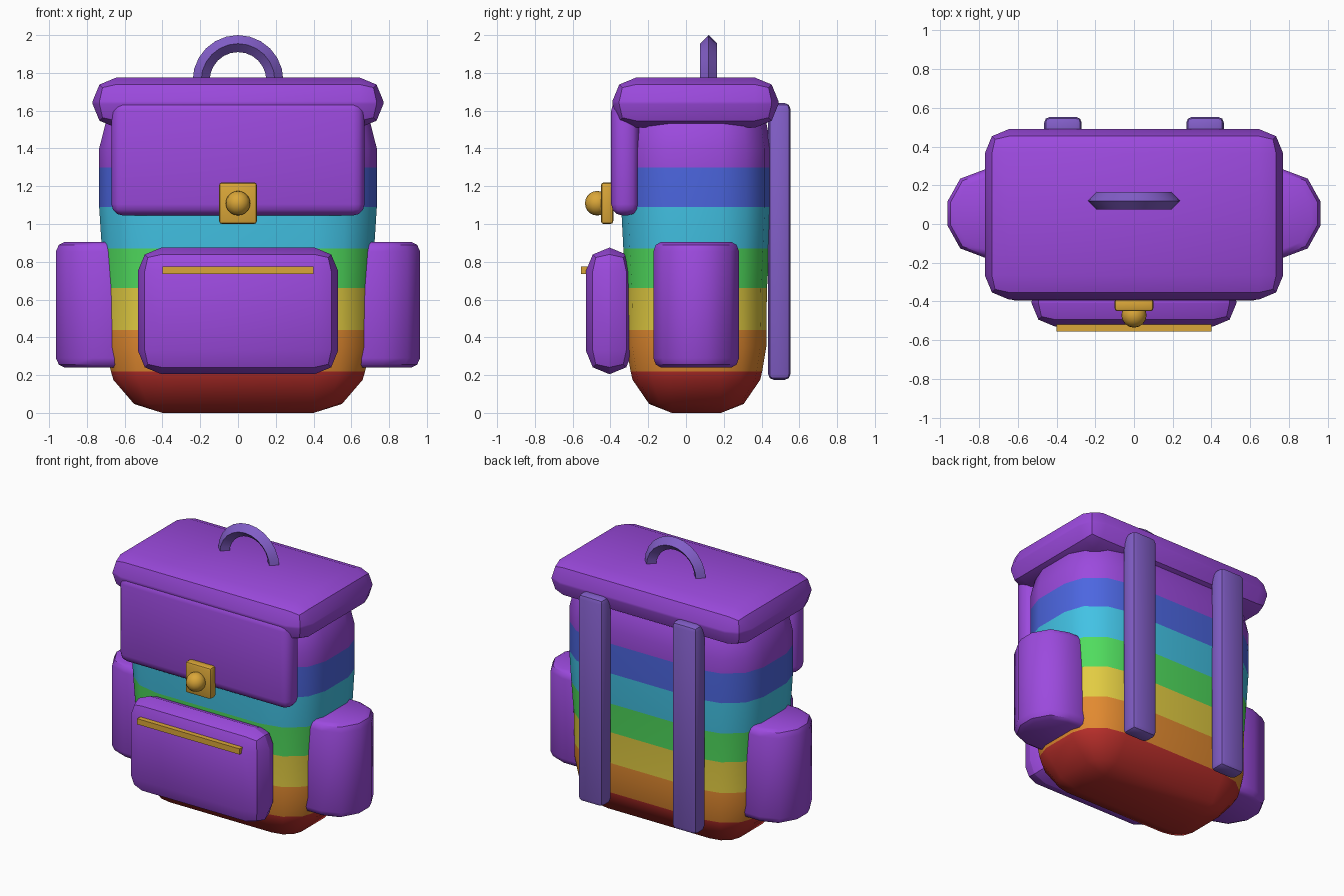
import bpy, bmesh, math
from mathutils import Matrix

if "Cube" in bpy.data.objects:
    bpy.data.objects.remove(bpy.data.objects["Cube"])


def material(name, r, g, b):
    m = bpy.data.materials.new(name)
    lin = [((c / 255 + 0.055) / 1.055) ** 2.4 for c in (r, g, b)]
    m.diffuse_color = (*lin, 1)
    m.use_nodes = True
    m.node_tree.nodes["Principled BSDF"].inputs["Base Color"].default_value = m.diffuse_color
    return m


PURPLE = material("purple cloth", 156, 74, 222)
STRAP = material("strap violet", 130, 94, 200)
GOLD = material("gold metal", 218, 166, 56)
STRIPES = [material("red", 184, 46, 42), material("orange", 226, 138, 48),
           material("yellow", 226, 204, 66), material("green", 80, 220, 94),
           material("cyan", 66, 194, 228), material("blue", 76, 102, 224), PURPLE]


def finish(name, bm, mats, angle=40):
    bmesh.ops.recalc_face_normals(bm, faces=bm.faces)
    me = bpy.data.meshes.new(name)
    bm.to_mesh(me)
    bm.free()
    for m in mats:
        me.materials.append(m)
    me.shade_smooth()
    me.set_sharp_from_angle(angle=math.radians(angle))
    ob = bpy.data.objects.new(name, me)
    bpy.context.collection.objects.link(ob)
    return ob


def box(name, x, y, z, mat, bevel=0, segments=2):
    """Rounded box from (min, max) pairs."""
    bm = bmesh.new()
    bmesh.ops.create_cube(bm, size=1)
    for v in bm.verts:
        v.co = [(a + b) / 2 + c * (b - a) for c, (a, b) in zip(v.co, (x, y, z))]
    if bevel:
        bmesh.ops.bevel(bm, geom=bm.edges[:], offset=bevel, segments=segments,
                        profile=0.5, affect='EDGES', clamp_overlap=True)
    return finish(name, bm, [mat])


def loft(rings):
    """Closed skin through equal rings of points."""
    bm = bmesh.new()
    loops = [[bm.verts.new(p) for p in ring] for ring in rings]
    n = len(loops[0])
    for a, b in zip(loops, loops[1:]):
        for i in range(n):
            j = (i + 1) % n
            bm.faces.new((a[i], a[j], b[j], b[i]))
    bm.faces.new(loops[0][::-1])
    bm.faces.new(loops[-1])
    return bm


# Striped body: a box with large rounded edges, cut at the stripe borders
BORDERS = [0.22, 0.44, 0.66, 0.87, 1.09, 1.30]
LEVELS = [(0, 0), (0.047, 0.5), (0.175, 0.866), (0.22, 0.91), (0.35, 1)]
LEVELS += [(z, 1) for z in BORDERS[1:]]
LEVELS += [(1.40, 1), (1.575, 0.866), (1.703, 0.5), (1.75, 0)]


def body_ring(z, s):
    grow = 0.035 * min(1, max(0, (z - 0.6) / 0.45))
    ring = []
    for k, (sx, sy) in enumerate([(1, 1), (-1, 1), (-1, -1), (1, -1)]):
        for i in range(4):
            a = math.radians(90 * k + 30 * i)
            ring.append((sx * 0.40 + (0.30 + grow) * s * math.cos(a),
                         0.055 + sy * 0.13 + (0.24 + grow * 0.8) * s * math.sin(a), z))
    return ring


bm = loft([body_ring(z, s) for z, s in LEVELS])
bmesh.ops.remove_doubles(bm, verts=bm.verts, dist=1e-4)
for f in bm.faces:
    zc = f.calc_center_median().z
    f.material_index = sum(zc > b for b in BORDERS)
finish("body", bm, STRIPES)

# Lid and front flap
box("lid", (-0.77, 0.77), (-0.39, 0.49), (1.51, 1.775), PURPLE, 0.125)
box("flap", (-0.67, 0.67), (-0.396, -0.25), (1.045, 1.66), PURPLE, 0.06, 3)

# Clasp
box("clasp_plate", (-0.1, 0.1), (-0.45, -0.385), (1.0, 1.22), GOLD, 0.015)
bm = bmesh.new()
bmesh.ops.create_uvsphere(bm, u_segments=16, v_segments=10, radius=0.065,
                          matrix=Matrix.Translation((0, -0.47, 1.11)))
finish("clasp_knob", bm, [GOLD])

# Front pocket with zipper
box("front_pocket", (-0.53, 0.53), (-0.53, -0.28), (0.205, 0.875), PURPLE, 0.124)
box("zipper", (-0.4, 0.4), (-0.555, -0.515), (0.735, 0.775), GOLD)

# Side pockets: rounded columns half sunk into the body
QUARTER = [(0.262, 0.06), (0.195, 0.18), (0.07, 0.227)]
OUTLINE = (QUARTER + [(-x, y) for x, y in QUARTER[::-1]]
           + [(-x, -y) for x, y in QUARTER] + [(x, -y) for x, y in QUARTER[::-1]])
PROFILE = [(0.24, 0.82), (0.255, 0.94), (0.29, 1), (0.855, 1), (0.89, 0.94), (0.905, 0.82)]
for name, side in (("left_pocket", -1), ("right_pocket", 1)):
    bm = loft([[(side * 0.702 + x * s, 0.054 + y * s, z) for x, y in OUTLINE]
               for z, s in PROFILE])
    finish(name, bm, [PURPLE])

# Shoulder straps
for name, x in (("left_strap", -0.367), ("right_strap", 0.367)):
    box(name, (x - 0.097, x + 0.097), (0.435, 0.553), (0.175, 1.64), STRAP, 0.03)

# Carry handle: half ring with a diamond section
rings = []
for i in range(13):
    a = math.pi * i / 12
    rings.append([((0.195 + dr) * math.cos(a), 0.12 + dy, 1.76 + (0.195 + dr) * math.sin(a))
                  for dr, dy in ((0.045, 0), (0, 0.045), (-0.045, 0), (0, -0.045))])
finish("handle", loft(rings), [STRAP], 30)
